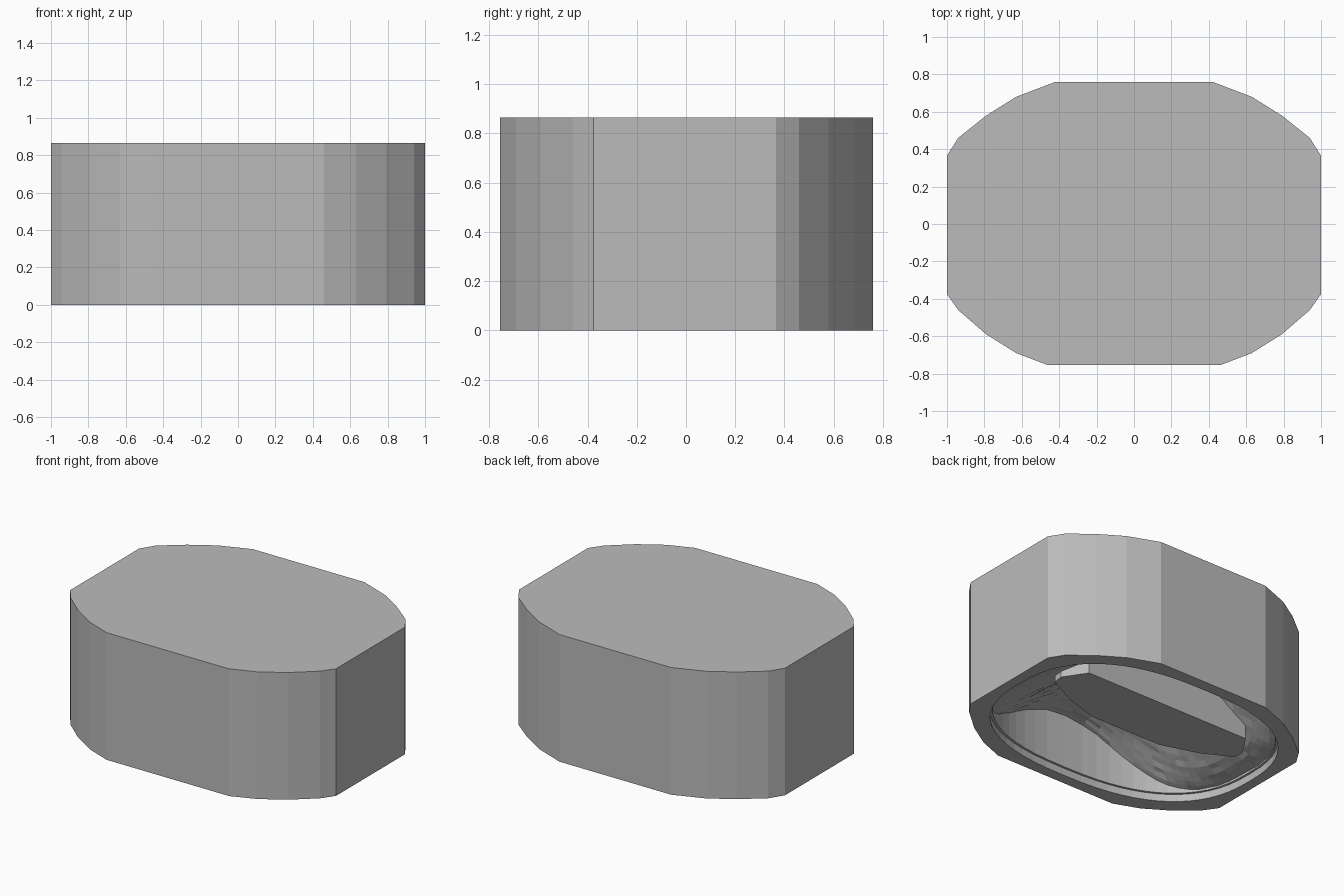
import bpy, bmesh, math, random

if "Cube" in bpy.data.objects:
    bpy.data.objects.remove(bpy.data.objects["Cube"])

random.seed(4)
HEIGHT, LEDGE = 0.865, 0.05
SEGS, RINGS = 64, 24

grey = bpy.data.materials.new("plain grey")
grey.diffuse_color = (0.5, 0.5, 0.5, 1)
grey.use_nodes = True
grey.node_tree.nodes["Principled BSDF"].inputs["Base Color"].default_value = grey.diffuse_color


def finish(bm, name):
    bmesh.ops.recalc_face_normals(bm, faces=bm.faces)
    mesh = bpy.data.meshes.new(name)
    bm.to_mesh(mesh)
    bm.free()
    mesh.materials.append(grey)
    obj = bpy.data.objects.new(name, mesh)
    bpy.context.collection.objects.link(obj)
    return obj


def loop(bm, pts):
    return [bm.verts.new(p) for p in pts]


def skin(bm, a, b):
    n = len(a)
    for i in range(n):
        bm.faces.new((a[i], a[(i + 1) % n], b[(i + 1) % n], b[i]))


def oval(a, b):
    """Squarish oval of the cavity opening."""
    pts = []
    for i in range(SEGS):
        t = 2 * math.pi * i / SEGS
        c, s = math.cos(t), math.sin(t)
        pts.append((math.copysign(abs(c) ** 0.8, c) * a,
                    math.copysign(abs(s) ** 0.8, s) * b))
    return pts


def floor_z(x, y):
    """Saddle-shaped cavity floor: deep across the middle, shallow at the ends."""
    rise = max(0.0, 1 - (x / 0.85) ** 2) ** 1.9
    return LEDGE + 0.012 + 0.36 * rise + random.uniform(-0.004, 0.004)


# Outer outline: right half back to front, mirrored for the left
right = [(0.42, 0.76), (0.63, 0.68), (0.79, 0.58), (0.94, 0.46), (1, 0.365),
         (1, -0.375), (0.94, -0.46), (0.79, -0.59), (0.63, -0.69), (0.46, -0.755)]
outline = right + [(-x, y) for x, y in reversed(right)]

# Block with the hollow underside
bm = bmesh.new()
bottom = loop(bm, [(x, y, 0) for x, y in outline])
top = loop(bm, [(x, y, HEIGHT) for x, y in outline])
skin(bm, bottom, top)
bm.faces.new(top)

# Cavity rim, small ledge, then wall up to the floor
rim_pts, wall_pts = oval(0.93, 0.68), oval(0.915, 0.665)
rim = loop(bm, [(x, y, 0) for x, y in rim_pts])
step = loop(bm, [(x, y, LEDGE) for x, y in rim_pts])
ledge = loop(bm, [(x, y, LEDGE) for x, y in wall_pts])
skin(bm, rim, step)
skin(bm, step, ledge)

# Rough floor made of shrinking rings
prev = ledge
for r in range(RINGS):
    k = 1 - r / RINGS
    ring = loop(bm, [(x * k, y * k, floor_z(x * k, y * k)) for x, y in wall_pts])
    skin(bm, prev, ring)
    prev = ring
centre = bm.verts.new((0, 0, floor_z(0, 0)))
for i in range(SEGS):
    bm.faces.new((prev[i], prev[(i + 1) % SEGS], centre))

# Flat bottom border between outline and rim
border = []
for ring in (bottom, rim):
    for i, v in enumerate(ring):
        w = ring[(i + 1) % len(ring)]
        border.append(bm.edges.get((v, w)) or bm.edges.new((v, w)))
bmesh.ops.triangle_fill(bm, edges=border, use_beauty=True, normal=(0, 0, -1))
finish(bm, "mould_block")

# Central core hanging inside the cavity: straight back, bowed front
half = [(0.63, 0.32), (0.73, 0.17), (0.72, 0.10), (0.53, 0.0), (0.27, -0.08)]
core = half + [(-x, y) for x, y in reversed(half)]
bm = bmesh.new()
low = loop(bm, [(x, y, LEDGE) for x, y in core])
high = loop(bm, [(x, y, 0.5) for x, y in core])
skin(bm, low, high)
bm.faces.new(low)
bm.faces.new(high)
finish(bm, "centre_core")
